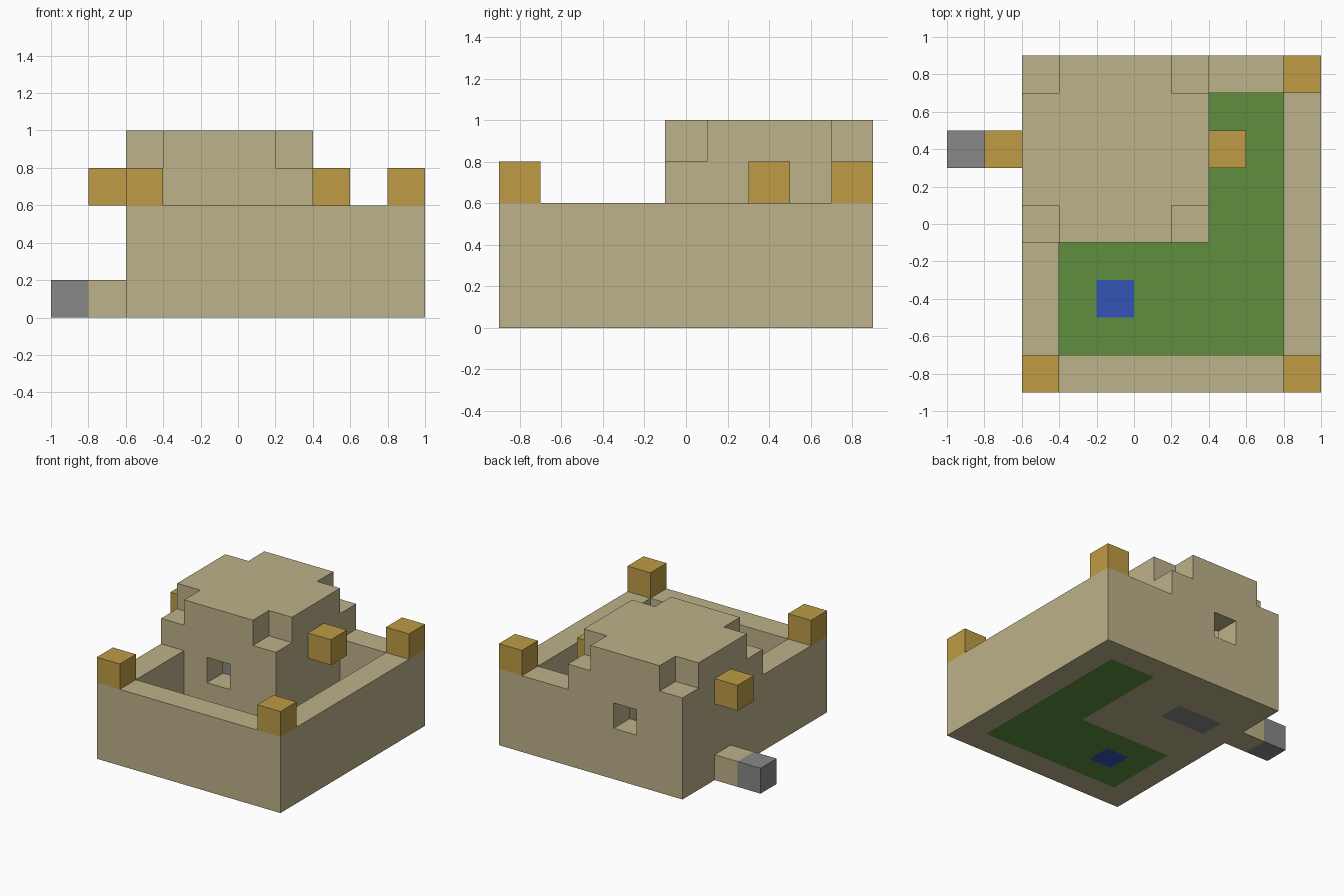
import bpy
import bmesh

cube = bpy.data.objects.get("Cube")
if cube:
    bpy.data.objects.remove(cube, do_unlink=True)


def material(name, hex_code):
    """Flat material from an sRGB hex colour, stored as linear values."""
    def linear(c):
        return c / 12.92 if c <= 0.04045 else ((c + 0.055) / 1.055) ** 2.4
    colour = [linear(int(hex_code[i:i + 2], 16) / 255) for i in (0, 2, 4)] + [1]
    mat = bpy.data.materials.new(name)
    mat.diffuse_color = colour
    mat.use_nodes = True
    mat.node_tree.nodes["Principled BSDF"].inputs["Base Color"].default_value = colour
    return mat


STONE = material("sandstone", "BDB28A")
GOLD = material("gold", "BF9C45")
GRASS = material("grass_green", "5F8F3F")
WATER = material("water_blue", "3355B5")
GRAY = material("paving_gray", "888888")


def box(name, mat, x, y, z):
    """Box between the (low, high) limits on each axis."""
    bm = bmesh.new()
    bmesh.ops.create_cube(bm, size=1)
    for v in bm.verts:
        v.co = [lim[1] if c > 0 else lim[0] for c, lim in zip(v.co, (x, y, z))]
    mesh = bpy.data.meshes.new(name)
    bm.to_mesh(mesh)
    bm.free()
    mesh.materials.append(mat)
    obj = bpy.data.objects.new(name, mesh)
    bpy.context.collection.objects.link(obj)
    return obj


def carve(obj, *limits):
    """Cut a box-shaped space out of an object."""
    cutter = box("cutter", STONE, *limits)
    cutter.hide_render = True
    mod = obj.modifiers.new("carve", "BOOLEAN")
    mod.operation = "DIFFERENCE"
    mod.solver = "EXACT"
    mod.object = cutter
    bpy.context.view_layer.objects.active = obj
    bpy.ops.object.modifier_apply(modifier=mod.name)
    bpy.data.objects.remove(cutter, do_unlink=True)


# Keep: hollow block with notched roof corners
keep = box("keep", STONE, (-0.6, 0.4), (-0.1, 0.9), (0, 1))
carve(keep, (-0.4, 0.2), (0.1, 0.7), (0.2, 0.8))
for x in ((-0.7, -0.4), (0.2, 0.5)):
    for y in ((-0.2, 0.1), (0.7, 1)):
        carve(keep, x, y, (0.8, 1.1))

# Windows through the front and back of the keep
carve(keep, (-0.2, 0), (-0.2, 1), (0.4, 0.6))

# Paved steps set into the keep floor
carve(keep, (-0.4, 0), (0.3, 0.5), (-0.1, 0.3))
box("inner_paving", GRAY, (-0.2, 0), (0.3, 0.5), (0, 0.2))
box("inner_step", GRAY, (-0.4, -0.2), (0.3, 0.5), (0, 0.4))

# Courtyard walls
WALL = (0, 0.6)
box("front_wall", STONE, (-0.6, 1), (-0.9, -0.7), WALL)
box("left_wall", STONE, (0.8, 1), (-0.7, 0.9), WALL)
box("right_wall", STONE, (-0.6, -0.4), (-0.7, -0.1), WALL)
box("back_wall", STONE, (0.4, 0.8), (0.7, 0.9), WALL)

# Lawn with a square pool
FLOOR = (0, 0.2)
lawn = box("front_lawn", GRASS, (-0.4, 0.8), (-0.7, -0.1), FLOOR)
carve(lawn, (-0.2, 0), (-0.5, -0.3), (-0.1, 0.3))
box("side_lawn", GRASS, (0.4, 0.8), (-0.1, 0.7), FLOOR)
box("pool", WATER, (-0.2, 0), (-0.5, -0.3), FLOOR)

# Path outside the keep
box("path_step", STONE, (-0.8, -0.6), (0.3, 0.5), FLOOR)
box("path_end", GRAY, (-1, -0.8), (0.3, 0.5), FLOOR)

# Gold blocks on the wall corners and keep sides
LAMPS = {
    "front_right_lamp": (-0.5, -0.8),
    "front_left_lamp": (0.9, -0.8),
    "back_left_lamp": (0.9, 0.8),
    "keep_right_lamp": (-0.7, 0.4),
    "keep_left_lamp": (0.5, 0.4),
}
for name, (x, y) in LAMPS.items():
    box(name, GOLD, (x - 0.1, x + 0.1), (y - 0.1, y + 0.1), (0.6, 0.8))
